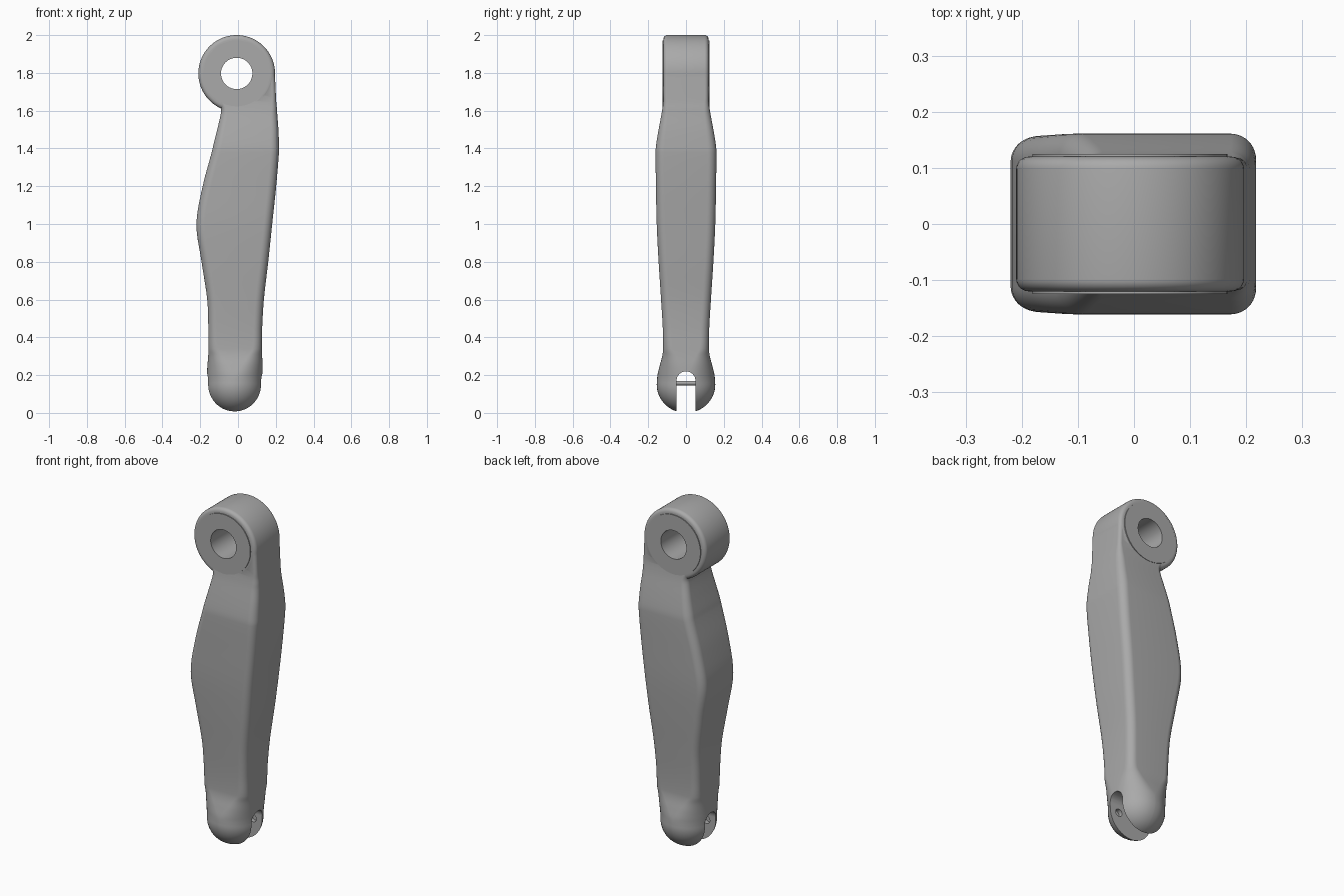
import bpy
import bmesh
import math
from mathutils import Matrix

cube = bpy.data.objects.get("Cube")
if cube:
    bpy.data.objects.remove(cube, do_unlink=True)

grey = bpy.data.materials.new("satin grey")
grey.use_nodes = True
tone = (0.4, 0.4, 0.4, 1)
grey.diffuse_color = tone
grey.node_tree.nodes["Principled BSDF"].inputs["Base Color"].default_value = tone

BALL_X, BALL_Z = -0.018, 0.15
EYE_X, EYE_Z = -0.007, 1.797


def finish(name, bm):
    bmesh.ops.recalc_face_normals(bm, faces=bm.faces)
    mesh = bpy.data.meshes.new(name)
    bm.to_mesh(mesh)
    bm.free()
    obj = bpy.data.objects.new(name, mesh)
    bpy.context.collection.objects.link(obj)
    mesh.materials.append(grey)
    return obj


def rod(name, x, z, radius, half, axis="Y", bevel=0, y=0, sides=96):
    """Cylinder lying along X or Y, with optional rounded rims."""
    bm = bmesh.new()
    bmesh.ops.create_cone(bm, cap_ends=True, segments=sides, radius1=radius,
                          radius2=radius, depth=2 * half)
    if bevel:
        rims = [e for e in bm.edges if abs(e.verts[0].co.z - e.verts[1].co.z) < 1e-5]
        bmesh.ops.bevel(bm, geom=rims, offset=bevel, segments=5, profile=0.5, affect="EDGES")
    turn = Matrix.Rotation(math.pi / 2, 4, "X" if axis == "Y" else "Y")
    bmesh.ops.transform(bm, matrix=Matrix.Translation((x, y, z)) @ turn, verts=bm.verts)
    return finish(name, bm)


def combine(target, tool, operation):
    mod = target.modifiers.new(operation.lower(), "BOOLEAN")
    mod.operation, mod.solver, mod.object = operation, "EXACT", tool
    bpy.context.view_layer.objects.active = target
    bpy.ops.object.modifier_apply(modifier=mod.name)
    bpy.data.objects.remove(tool, do_unlink=True)


def section(bm, z, left, right, half_y, corner):
    """Rounded rectangle ring at height z."""
    cx, hx = (left + right) / 2, (right - left) / 2
    rx, ry = min(corner, hx * 0.98), min(corner, half_y * 0.98)
    ring = []
    for q, (sx, sy) in enumerate(((1, 1), (-1, 1), (-1, -1), (1, -1))):
        for i in range(11):
            a = math.pi / 2 * (q + i / 10)
            ring.append(bm.verts.new((cx + sx * (hx - rx) + rx * math.cos(a),
                                      sy * (half_y - ry) + ry * math.sin(a), z)))
    return ring


# Main lever: height, left edge, right edge, half thickness, corner radius
keys = [
    (0.15, -0.165, 0.129, 0.155, 0.155), (0.20, -0.165, 0.130, 0.151, 0.14),
    (0.25, -0.162, 0.130, 0.139, 0.11), (0.30, -0.158, 0.128, 0.126, 0.075),
    (0.34, -0.156, 0.127, 0.121, 0.05), (0.45, -0.157, 0.128, 0.123, 0.045),
    (0.60, -0.163, 0.137, 0.132, 0.045), (0.80, -0.193, 0.160, 0.145, 0.045),
    (1.00, -0.220, 0.181, 0.155, 0.045), (1.20, -0.187, 0.202, 0.159, 0.045),
    (1.38, -0.139, 0.217, 0.161, 0.045), (1.42, -0.130, 0.217, 0.158, 0.045),
    (1.50, -0.110, 0.214, 0.145, 0.04), (1.58, -0.092, 0.208, 0.130, 0.035),
    (1.61, -0.090, 0.206, 0.125, 0.03), (1.64, -0.105, 0.203, 0.121, 0.025),
    (1.67, -0.140, 0.201, 0.119, 0.02), (1.80, -0.140, 0.195, 0.119, 0.02),
]


def slope(i, c):
    a, b = keys[max(i - 1, 0)], keys[min(i + 1, len(keys) - 1)]
    return (b[c] - a[c]) / (b[0] - a[0])


bm = bmesh.new()
rings = []
# Rounded lower end
for i in range(1, 16):
    a = math.pi / 2 * i / 16
    s = math.sin(a)
    rings.append(section(bm, BALL_Z * (1 - math.cos(a)), BALL_X - 0.147 * s,
                         BALL_X + 0.147 * s, 0.155 * s, 0.155 * s))
# Smooth interpolation between the sections
for i in range(len(keys) - 1):
    p, q = keys[i], keys[i + 1]
    h = q[0] - p[0]
    for k in range(5):
        t = k / 5
        vals = [(2*t**3 - 3*t*t + 1) * p[c] + (t**3 - 2*t*t + t) * h * slope(i, c)
                + (3*t*t - 2*t**3) * q[c] + (t**3 - t*t) * h * slope(i + 1, c)
                for c in range(1, 5)]
        rings.append(section(bm, p[0] + h * t, *vals))
rings.append(section(bm, *keys[-1]))
for low, high in zip(rings, rings[1:]):
    for j in range(len(low)):
        k = (j + 1) % len(low)
        bm.faces.new((low[j], low[k], high[k], high[j]))
bm.faces.new(rings[0])
bm.faces.new(rings[-1])
lever = finish("lever_body", bm)

# Pivot eye with slightly raised side faces and a through bore
combine(lever, rod("pivot_eye", EYE_X, EYE_Z, 0.203, 0.12, bevel=0.022), "UNION")
combine(lever, rod("pivot_boss", EYE_X, EYE_Z, 0.174, 0.125), "UNION")
combine(lever, rod("pivot_bore", EYE_X, EYE_Z, 0.083, 0.3), "DIFFERENCE")

# Round-topped slot through the lower end
slot = rod("slot_cutter", 0, 0.17, 0.05, 0.4, axis="X", sides=48)
bm = bmesh.new()
bmesh.ops.create_cube(bm, size=1)
bmesh.ops.transform(bm, verts=bm.verts, matrix=Matrix.Translation((0, 0, 0.035))
                    @ Matrix.Diagonal((0.8, 0.1, 0.27, 1)))
combine(slot, finish("slot_channel", bm), "UNION")
combine(lever, slot, "DIFFERENCE")

# Small blind holes in the slot walls
for side in (-1, 1):
    combine(lever, rod("wall_hole", BALL_X + side * 0.08, 0.14, 0.022, 0.075, sides=32), "DIFFERENCE")

# Cross pin in the slot
pin = rod("slot_pin", BALL_X, 0.158, 0.012, 0.06, sides=32)

for obj in (lever, pin):
    bpy.ops.object.select_all(action="DESELECT")
    obj.select_set(True)
    bpy.context.view_layer.objects.active = obj
    bpy.ops.object.shade_smooth_by_angle(angle=math.radians(30))
